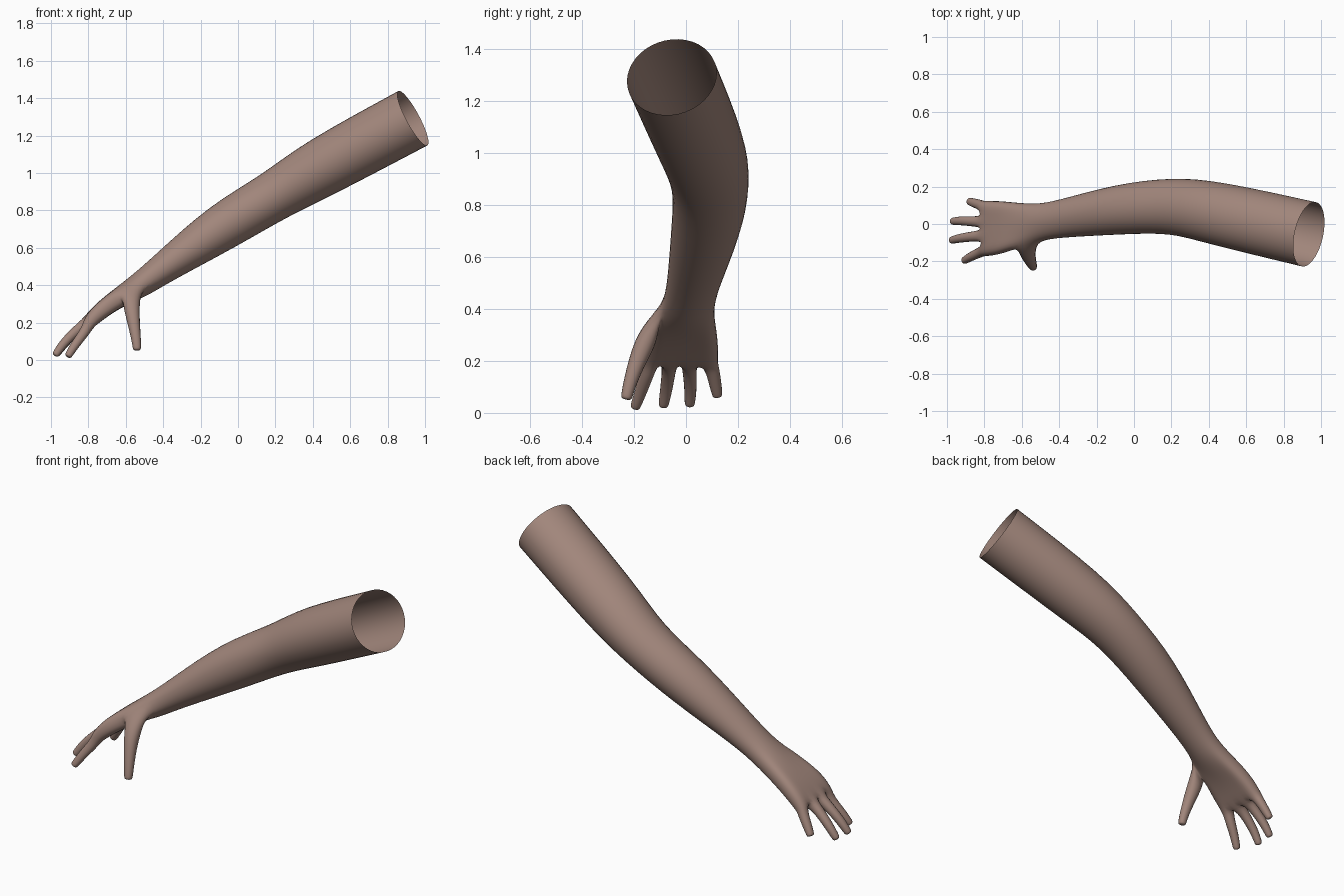
import bpy, bmesh, math
from mathutils import Vector

if "Cube" in bpy.data.objects:
    bpy.data.objects.remove(bpy.data.objects["Cube"])

skin = bpy.data.materials.new("skin_brown")
skin.diffuse_color = (0.36, 0.24, 0.20, 1)
skin.use_nodes = True
skin.node_tree.nodes["Principled BSDF"].inputs["Base Color"].default_value = skin.diffuse_color

bm = bmesh.new()


def tangent(pts, i):
    return (pts[min(i + 1, len(pts) - 1)] - pts[max(i - 1, 0)]).normalized()


def frame(d, side):
    s = (side - d * d.dot(side)).normalized()
    return s, s.cross(d)


def bridge(a, b):
    """Quads between two closed rings of equal length."""
    n = len(a)
    for i in range(n):
        j = (i + 1) % n
        bm.faces.new((a[i], a[j], b[j], b[i]))


def arm_ring(c, d, w, h, flat):
    """Ten points, five on the back and five below, from oval to flat slab."""
    s, u = frame(d, Vector((0, 1, 0)))
    ring = []
    for k in range(10):
        a = math.radians(18 + 36 * k)
        t = k if k < 5 else 9 - k
        box = (1 - t / 2, 1 if k < 5 else -1)
        x = math.cos(a) * (1 - flat) + box[0] * flat
        y = math.sin(a) * (1 - flat) + box[1] * flat
        ring.append(bm.verts.new(c + s * w * x + u * h * y))
    return ring


def digit(base, path, side):
    """Grow a finger from four base vertices along (x, y, z, half width)."""
    pts = [Vector(p[:3]) for p in path]
    prev = base
    for i, p in enumerate(path):
        s, u = frame(tangent(pts, i), side)
        r = p[3]
        ring = [bm.verts.new(pts[i] + s * r * a + u * r * b)
                for a, b in ((1, 1), (-1, 1), (-1, -1), (1, -1))]
        bridge(prev, ring)
        prev = ring
    bm.faces.new(prev)


# Arm and palm: centre, half width, half height, flatness
sections = [
    (0.935, -0.055, 1.293, 0.188, 0.176, 0),
    (0.415, 0.065, 1.015, 0.183, 0.172, 0),
    (0.20, 0.102, 0.88, 0.157, 0.138, 0),
    (-0.08, 0.08, 0.718, 0.145, 0.142, 0),
    (-0.405, 0.025, 0.488, 0.104, 0.086, 0),
    (-0.52, 0.008, 0.402, 0.103, 0.073, 0.2),
    (-0.635, -0.005, 0.335, 0.125, 0.053, 0.8),
    (-0.73, -0.02, 0.268, 0.148, 0.046, 1),
    (-0.80, -0.025, 0.20, 0.150, 0.038, 1),
]
pts = [Vector(s[:3]) for s in sections]
rings = [arm_ring(pts[i], tangent(pts, i), *s[3:]) for i, s in enumerate(sections)]
for i in range(len(rings) - 1):
    a, b = rings[i], rings[i + 1]
    for k in range(10):
        j = (k + 1) % 10
        if not (i == 5 and k == 4):          # leave a hole for the thumb
            bm.faces.new((a[k], a[j], b[j], b[k]))

# Fingers, little to index: first joint, middle, tip
fingers = [
    ((-0.82, 0.102, 0.165), (-0.855, 0.113, 0.11), (-0.883, 0.122, 0.062)),
    ((-0.85, 0.013, 0.17), (-0.925, 0.018, 0.095), (-0.975, 0.014, 0.026)),
    ((-0.85, -0.065, 0.17), (-0.93, -0.075, 0.095), (-0.980, -0.088, 0.022)),
    ((-0.815, -0.148, 0.155), (-0.87, -0.173, 0.085), (-0.912, -0.198, 0.016)),
]
end = rings[-1]
for i, (a, b, c) in enumerate(fingers):
    base = [end[i], end[i + 1], end[8 - i], end[9 - i]]
    near_tip = Vector(b).lerp(Vector(c), 0.8)
    digit(base, [(*a, 0.029), (*b, 0.026), (*near_tip, 0.022), (*c, 0.019)],
          Vector((0, 1, 0)))

# Thumb
r1, r2 = rings[5], rings[6]
digit([r2[4], r1[4], r1[5], r2[5]],
      [(-0.57, -0.148, 0.29, 0.047), (-0.558, -0.188, 0.20, 0.036),
       (-0.545, -0.216, 0.115, 0.028), (-0.540, -0.228, 0.065, 0.024),
       (-0.540, -0.231, 0.05, 0.021)],
      Vector((-1, 0, 0)))

# Crisp rim at the open upper end
crease = bm.edges.layers.float.new("crease_edge")
for e in bm.edges:
    if e.is_boundary:
        e[crease] = 1
bmesh.ops.recalc_face_normals(bm, faces=bm.faces)
for f in bm.faces:
    f.smooth = True

mesh = bpy.data.meshes.new("arm")
bm.to_mesh(mesh)
bm.free()
mesh.materials.append(skin)
arm = bpy.data.objects.new("arm_with_hand", mesh)
bpy.context.collection.objects.link(arm)
sub = arm.modifiers.new("smooth", "SUBSURF")
sub.levels = sub.render_levels = 2
